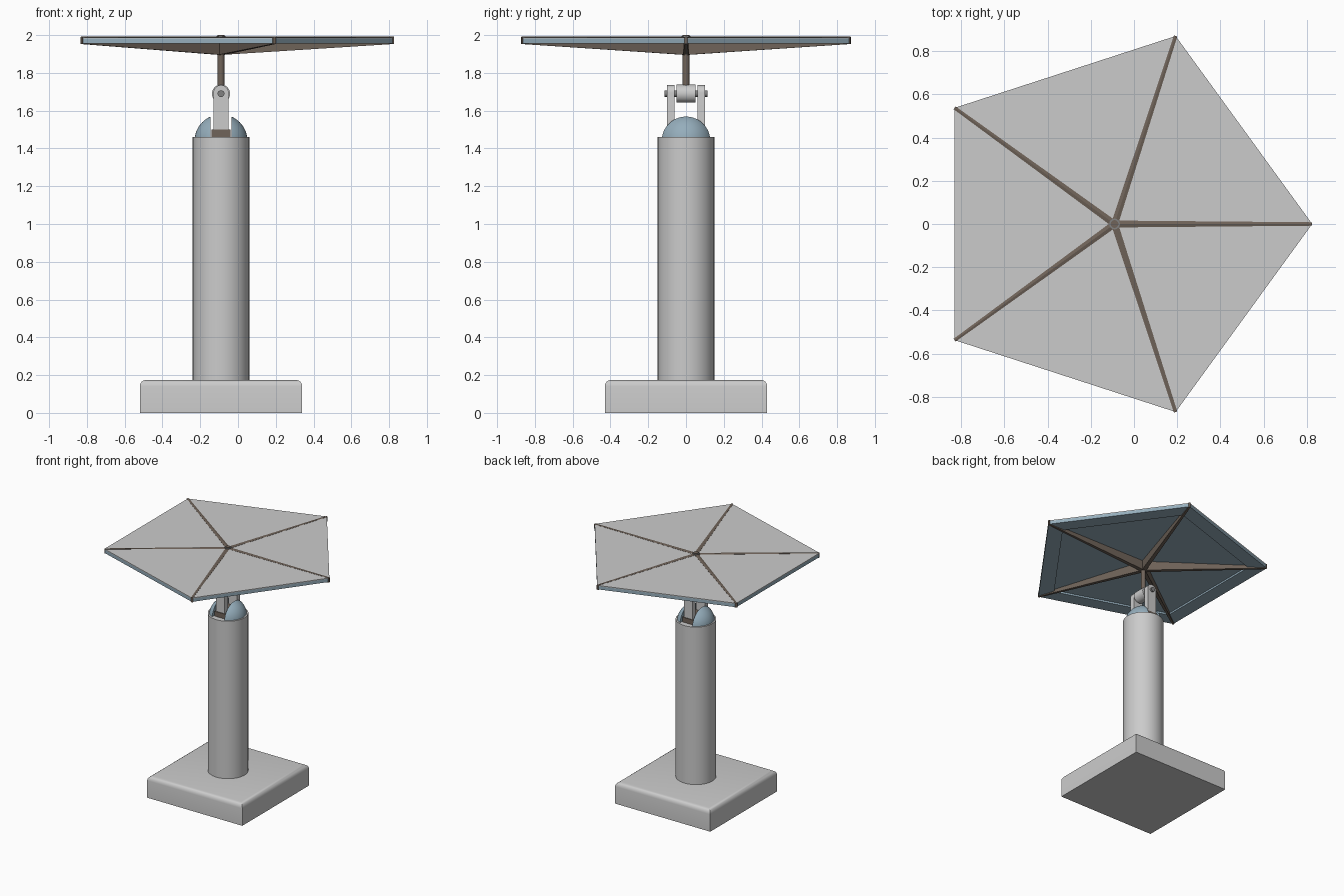
import bpy, bmesh
from math import cos, sin, pi, radians
from mathutils import Matrix, Vector

if "Cube" in bpy.data.objects:
    bpy.data.objects.remove(bpy.data.objects["Cube"])

CX = -0.09  # x of the column axis


def material(name, rgb):
    m = bpy.data.materials.new(name)
    m.diffuse_color = (*rgb, 1)
    m.use_nodes = True
    m.node_tree.nodes["Principled BSDF"].inputs["Base Color"].default_value = m.diffuse_color
    return m


blue = material("blue_grey", (0.30, 0.42, 0.50))
brown = material("dark_brown", (0.16, 0.125, 0.10))
dark = material("dark_grey", (0.22, 0.22, 0.22))


def finish(name, bm, mat=None, smooth=False, mirror=None):
    bmesh.ops.recalc_face_normals(bm, faces=bm.faces)
    me = bpy.data.meshes.new(name)
    bm.to_mesh(me)
    bm.free()
    ob = bpy.data.objects.new(name, me)
    ob.location.x = CX
    bpy.context.collection.objects.link(ob)
    if mat:
        me.materials.append(mat)
    if mirror is not None:
        mod = ob.modifiers.new("mirror", 'MIRROR')
        mod.use_axis = [i == mirror for i in range(3)]
    if smooth:
        bpy.ops.object.select_all(action='DESELECT')
        ob.select_set(True)
        bpy.context.view_layer.objects.active = ob
        bpy.ops.object.shade_smooth_by_angle(angle=radians(35))
    return ob


def box(name, x, y, z, mat=None, bevel=0):
    bm = bmesh.new()
    size = [b - a for a, b in (x, y, z)]
    mid = [(a + b) / 2 for a, b in (x, y, z)]
    bmesh.ops.create_cube(bm, size=1, matrix=Matrix.Translation(mid) @ Matrix.Diagonal((*size, 1)))
    if bevel:
        top = [e for e in bm.edges if all(v.co.z > mid[2] for v in e.verts)]
        bmesh.ops.bevel(bm, geom=top, offset=bevel, segments=4, profile=0.5, affect='EDGES')
    return finish(name, bm, mat, bool(bevel))


def cylinder(name, r, a, b, mat=None, segs=32):
    a, b = Vector(a), Vector(b)
    bm = bmesh.new()
    rot = (b - a).to_track_quat('Z', 'Y').to_matrix().to_4x4()
    bmesh.ops.create_cone(bm, cap_ends=True, segments=segs, radius1=r, radius2=r,
                          depth=(b - a).length, matrix=Matrix.Translation((a + b) / 2) @ rot)
    return finish(name, bm, mat, True)


def extrude(name, points, vec, mat=None, smooth=False, mirror=None):
    bm = bmesh.new()
    f = bm.faces.new([bm.verts.new(p) for p in points])
    ext = bmesh.ops.extrude_face_region(bm, geom=[f], use_keep_orig=True)
    bmesh.ops.translate(bm, vec=vec, verts=[v for v in ext["geom"] if isinstance(v, bmesh.types.BMVert)])
    return finish(name, bm, mat, smooth, mirror)


def pentagon(r, z):
    return [(r * cos(2 * pi * i / 5), r * sin(2 * pi * i / 5), z) for i in range(5)]


# Base and column
box("base_plinth", (-0.43, 0.43), (-0.43, 0.43), (0, 0.175), bevel=0.035)
cylinder("column", 0.15, (0, 0, 0.17), (0, 0, 1.46), segs=48)

# Slotted dome: one half, mirrored
bm = bmesh.new()
bmesh.ops.create_uvsphere(bm, u_segments=48, v_segments=32, radius=0.14,
                          matrix=Matrix.Translation((0, 0, 1.44)))
for co, no in (((0, 0, 1.455), (0, 0, 1)), ((0.055, 0, 0), (1, 0, 0))):
    bmesh.ops.bisect_plane(bm, geom=bm.verts[:] + bm.edges[:] + bm.faces[:],
                           plane_co=co, plane_no=no, clear_inner=True)
    bmesh.ops.holes_fill(bm, edges=[e for e in bm.edges if e.is_boundary], sides=0)
finish("dome_halves", bm, blue, True, mirror=0)

# Fork: foot block and two round-topped arms
box("fork_foot", (-0.05, 0.05), (-0.105, 0.105), (1.455, 1.50), brown)
arc = [(0.04 * cos(pi * i / 16), 0.06, 1.695 + 0.04 * sin(pi * i / 16)) for i in range(17)]
extrude("fork_arms", [(0.04, 0.06, 1.48)] + arc + [(-0.04, 0.06, 1.48)],
        (0, 0.04, 0), smooth=True, mirror=1)

# Hinge and mast
cylinder("hinge_barrel", 0.048, (0, -0.05, 1.69), (0, 0.05, 1.69))
cylinder("hinge_pin", 0.018, (0, -0.113, 1.69), (0, 0.113, 1.69), dark, 20)
cylinder("mast", 0.018, (0, 0, 1.70), (0, 0, 2.0), brown, 20)

# Five-sided panel: grey top sheet, blue backing, blue rim below
R = 0.915
extrude("panel_top", pentagon(R, 1.982), (0, 0, 0.006))
extrude("panel_backing", pentagon(R, 1.970), (0, 0, 0.012), blue)
bm = bmesh.new()
rings = [[bm.verts.new(p) for p in pentagon(r, z)]
         for r, z in ((R, 1.971), (R, 1.956), (R * 0.85, 1.956), (R * 0.85, 1.971))]
for a, b in zip(rings, rings[1:] + rings[:1]):
    for i in range(5):
        j = (i + 1) % 5
        bm.faces.new((a[i], a[j], b[j], b[i]))
finish("panel_rim", bm, blue)

# Tapered ribs from the mast to each corner
for k in range(5):
    bm = bmesh.new()
    sections = [[bm.verts.new((x, y, z)) for y, z in ((-w, lo), (w, lo), (w, 1.989), (0, 1.992), (-w, 1.989))]
                for x, w, lo in ((0, 0.016, 1.895), (R, 0.008, 1.953))]
    a, b = sections
    for i in range(5):
        j = (i + 1) % 5
        bm.faces.new((a[i], a[j], b[j], b[i]))
    bm.faces.new(a)
    bm.faces.new(b)
    bmesh.ops.rotate(bm, verts=bm.verts, matrix=Matrix.Rotation(2 * pi * k / 5, 3, 'Z'))
    finish(f"panel_rib_{k + 1}", bm, brown)
cylinder("panel_hub", 0.025, (0, 0, 1.96), (0, 0, 1.996), dark, 16)
